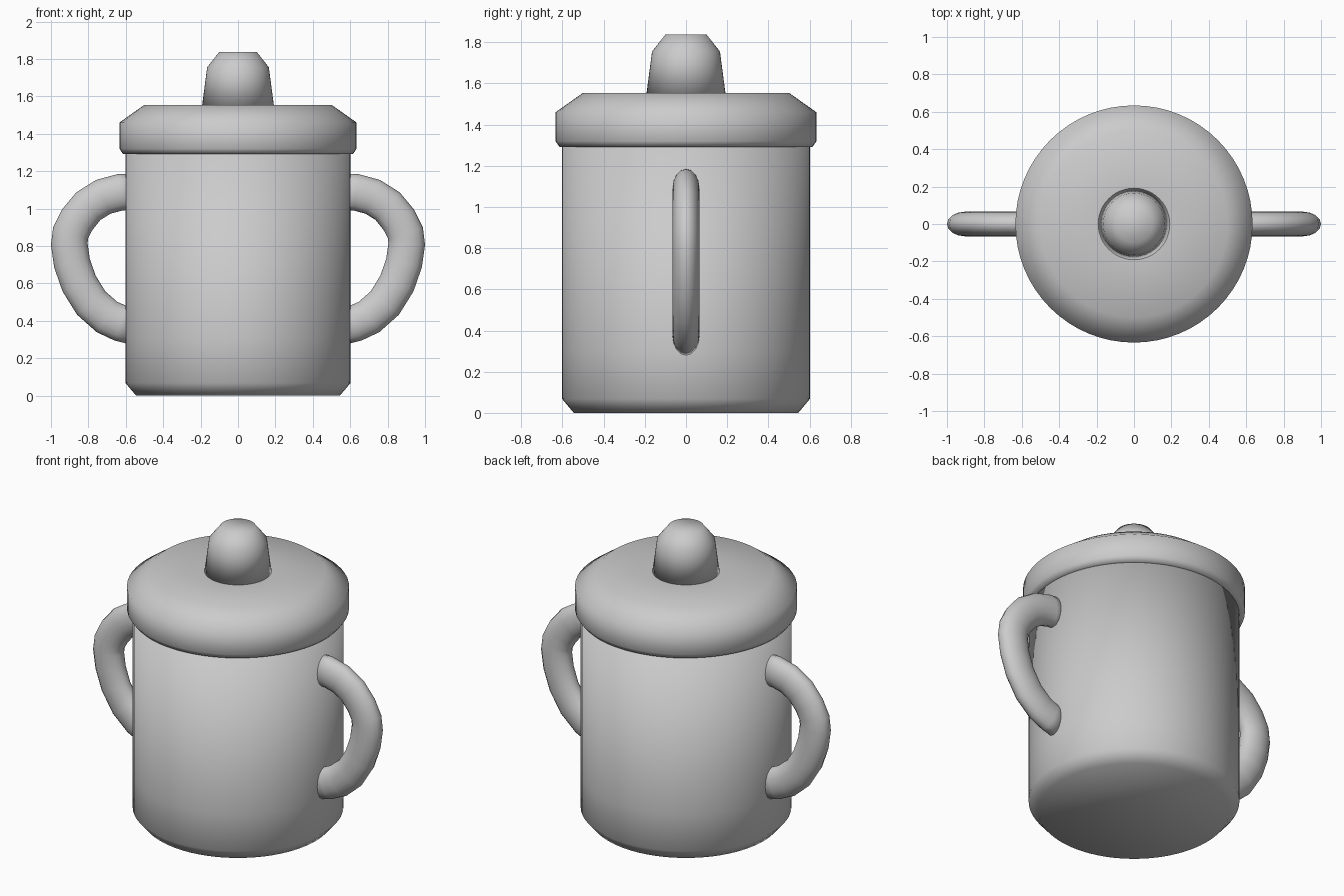
import bpy, bmesh
from math import sin, cos, pi
from mathutils import Vector

cube = bpy.data.objects.get("Cube")
if cube:
    bpy.data.objects.remove(cube, do_unlink=True)

GREY = (0.6, 0.6, 0.6, 1.0)
mat = bpy.data.materials.new("plain grey")
mat.use_nodes = True
mat.diffuse_color = GREY
mat.node_tree.nodes["Principled BSDF"].inputs["Base Color"].default_value = GREY


def skin(name, rings, cap_start=True, cap_end=True):
    """Join rings of points into one smooth closed skin."""
    bm = bmesh.new()
    loops = [[bm.verts.new(p) for p in ring] for ring in rings]
    n = len(loops[0])
    for a, b in zip(loops, loops[1:]):
        for i in range(n):
            j = (i + 1) % n
            bm.faces.new((a[i], a[j], b[j], b[i]))
    if cap_start:
        bm.faces.new(loops[0][::-1])
    if cap_end:
        bm.faces.new(loops[-1])
    bmesh.ops.recalc_face_normals(bm, faces=bm.faces)
    for f in bm.faces:
        f.smooth = True
    me = bpy.data.meshes.new(name)
    bm.to_mesh(me)
    bm.free()
    me.materials.append(mat)
    ob = bpy.data.objects.new(name, me)
    bpy.context.collection.objects.link(ob)
    return ob


def lathe(name, profile, sides=64):
    """Turn a (radius, height) profile around z."""
    turns = [2 * pi * i / sides for i in range(sides)]
    return skin(name, [[(r * cos(t), r * sin(t), z) for t in turns] for r, z in profile])


def handle(name, side, path, across=0.098, depth=0.066, sides=16):
    """Sweep a flattened oval along a path in the xz plane."""
    pts = [Vector((x, 0, z)) for x, z in path]
    rings = []
    for i, p in enumerate(pts):
        tangent = (pts[min(i + 1, len(pts) - 1)] - pts[max(i - 1, 0)]).normalized()
        out = Vector((-tangent.z, 0, tangent.x))
        ring = []
        for k in range(sides):
            t = 2 * pi * k / sides
            q = p + out * across * cos(t)
            ring.append((side * q.x, depth * sin(t), q.z))
        rings.append(ring)
    return skin(name, rings)


# Cup with a chamfered foot
lathe("cup_body", [(0.545, 0), (0.602, 0.068), (0.602, 0.3), (0.602, 1.31)])

# Wide lid with a sloping shoulder
lathe("lid", [(0.59, 1.292), (0.615, 1.292), (0.634, 1.32), (0.634, 1.46),
              (0.5, 1.555), (0.19, 1.555)])

# Drinking spout
lathe("spout", [(0.192, 1.55), (0.165, 1.755), (0.1, 1.838)], 48)

# Pair of ear-shaped handles
ear = [(0.56, 1.088), (0.63, 1.087), (0.72, 1.063), (0.80, 1.013), (0.86, 0.94),
       (0.895, 0.87), (0.902, 0.81), (0.888, 0.71), (0.85, 0.6), (0.785, 0.495),
       (0.7, 0.42), (0.63, 0.388), (0.56, 0.37)]
for name, side in (("left_handle", 1), ("right_handle", -1)):
    handle(name, side, ear)
